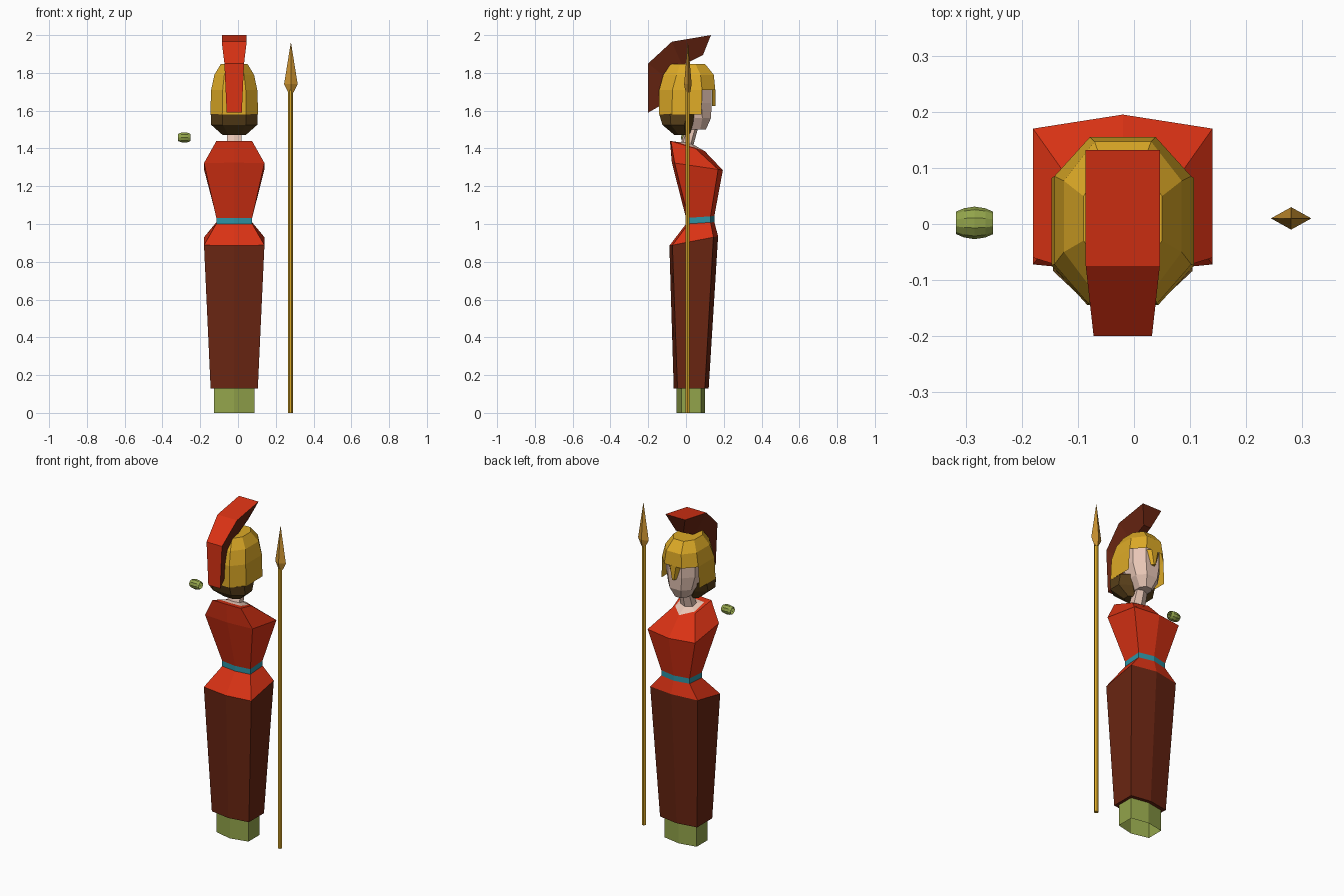
import bpy, bmesh, math

if "Cube" in bpy.data.objects:
    bpy.data.objects.remove(bpy.data.objects["Cube"])

CX = -0.02  # centre line of the figure


def material(name, rgb):
    m = bpy.data.materials.new(name)
    m.diffuse_color = (*rgb, 1)
    m.use_nodes = True
    m.node_tree.nodes["Principled BSDF"].inputs["Base Color"].default_value = m.diffuse_color
    return m


RED = material("red", (0.70, 0.032, 0.007))
MAROON = material("maroon", (0.145, 0.019, 0.006))
GOLD = material("gold", (0.72, 0.40, 0.02))
BRONZE = material("bronze", (0.60, 0.29, 0.03))
TEAL = material("teal", (0.026, 0.29, 0.37))
OLIVE = material("olive", (0.29, 0.37, 0.07))
SKIN = material("skin", (0.80, 0.56, 0.46))
BROWN = material("brown", (0.10, 0.050, 0.010))


def finish(name, bm, *mats):
    bmesh.ops.recalc_face_normals(bm, faces=bm.faces)
    me = bpy.data.meshes.new(name)
    bm.to_mesh(me)
    bm.free()
    for m in mats:
        me.materials.append(m)
    ob = bpy.data.objects.new(name, me)
    bpy.context.collection.objects.link(ob)
    return ob


def loft(name, rings, mat, bottom=False, top=False, keep=lambda level, side: True):
    """Join equal-length rings of points into a skin; caps are optional."""
    bm = bmesh.new()
    vs = [[bm.verts.new(p) for p in r] for r in rings]
    n = len(vs[0])
    for k in range(len(vs) - 1):
        for i in range(n):
            if keep(k, i):
                j = (i + 1) % n
                bm.faces.new((vs[k][i], vs[k][j], vs[k + 1][j], vs[k + 1][i]))
    if bottom:
        bm.faces.new(vs[0][::-1])
    if top:
        bm.faces.new(vs[-1])
    return finish(name, bm, mat)


def hexa(hw, yb, yb2, yf2, yf, zb, zf, hwf=None):
    """Six-sided dress section, tilted from zb at the back to zf at the front."""
    hwf = hwf or hw
    pts = [(0, yb), (hw, yb2), (hwf, yf2), (0, yf), (-hwf, yf2), (-hw, yb2)]
    return [(CX + x, y, zb + (zf - zb) * (y - yb) / (yf - yb)) for x, y in pts]


def octa(hw, yb, yf, z, front=0.48):
    """Eight-sided head section."""
    c = min(0.07, 0.28 * (yf - yb))
    half = [(hw * 0.5, yb), (hw, yb + c), (hw, yf - c), (hw * front, yf)]
    return [(CX + x, y, z) for x, y in half] + [(CX - x, y, z) for x, y in half[::-1]]


def round_ring(cx, cy, z, rx, ry, n):
    return [(cx + rx * math.cos(2 * math.pi * i / n),
             cy + ry * math.sin(2 * math.pi * i / n), z) for i in range(n)]


# Dress: shared section rings from the floor to the neckline
foot = [hexa(0.108, -0.05, -0.025, 0.08, 0.10, z, z) for z in (0, 0.13)]
hem = hexa(0.125, -0.065, -0.045, 0.10, 0.12, 0.13, 0.13)
hips = hexa(0.16, -0.088, -0.072, 0.145, 0.17, 0.885, 0.935)
waist_low = hexa(0.095, 0.0, 0.012, 0.13, 0.15, 1.00, 1.01)
waist_top = hexa(0.095, 0.0, 0.012, 0.13, 0.15, 1.032, 1.042)
bust = hexa(0.16, -0.075, -0.06, 0.17, 0.195, 1.325, 1.285)
shoulder = hexa(0.095, -0.085, -0.08, 0.05, 0.10, 1.44, 1.385, 0.075)
collar = hexa(0.07, -0.05, -0.045, 0.04, 0.095, 1.435, 1.388, 0.065)

loft("underskirt", foot, OLIVE)
loft("skirt", [foot[1], hem, hips], MAROON)
loft("tunic_flare", [hips, waist_low], RED)
loft("belt", [waist_low, waist_top], TEAL)
loft("tunic_bodice", [waist_top, bust, shoulder, collar], RED)

# Bare chest and neck
neck_base = hexa(0.04, -0.025, -0.015, 0.025, 0.04, 1.435, 1.42)
neck_top = hexa(0.033, 0.01, 0.02, 0.06, 0.075, 1.55, 1.55)
loft("chest_and_neck", [collar, neck_base, neck_top], SKIN)

# Head, hair and open-faced helmet
loft("face", [octa(0.04, 0.0, 0.105, 1.50), octa(0.078, -0.03, 0.132, 1.56),
              octa(0.097, -0.06, 0.136, 1.64), octa(0.097, -0.06, 0.136, 1.76)],
     SKIN, bottom=True, top=True)
loft("hair", [octa(0.06, -0.06, 0.02, 1.47), octa(0.122, -0.125, 0.035, 1.525),
              octa(0.124, -0.142, 0.065, 1.582)], BROWN, bottom=True, top=True)
loft("helmet", [octa(0.127, -0.144, 0.152, 1.58), octa(0.122, -0.142, 0.155, 1.71),
                octa(0.105, -0.12, 0.147, 1.79), octa(0.07, -0.08, 0.10, 1.848)],
     GOLD, top=True, keep=lambda level, side: level > 0 or side not in (2, 3, 4))

# Nose guard: tapered plate hanging from the brow
loft("nose_guard", [[(CX + s * w, y, z) for s, y in
                     ((-1, 0.137), (1, 0.137), (0.5, 0.155), (-0.5, 0.155))]
                    for w, z in ((0.012, 1.625), (0.042, 1.712))],
     GOLD, bottom=True, top=True)

# Crest: red outer band, maroon sides, narrowing towards the helmet
outer = [(0.132, 2.0, 0.066), (-0.075, 1.965, 0.066), (-0.2, 1.85, 0.052), (-0.2, 1.59, 0.04)]
inner = [(0.09, 1.895, 0.025), (-0.02, 1.84, 0.025), (-0.10, 1.77, 0.025), (-0.13, 1.63, 0.025)]
sections = [[(CX - wo, yo, zo), (CX + wo, yo, zo), (CX + wi, yi, zi), (CX - wi, yi, zi)]
            for (yo, zo, wo), (yi, zi, wi) in zip(outer, inner)]
crest = loft("crest", sections, MAROON, bottom=True, top=True)
crest.data.materials.append(RED)
for i in range(0, 12, 4):  # first side of each level is the outer band
    crest.data.polygons[i].material_index = 1

# Spear
loft("spear_shaft", [round_ring(0.278, 0.008, z, 0.013, 0.013, 6) for z in (0, 1.71)],
     GOLD, bottom=True, top=True)
loft("spear_head", [round_ring(0.28, 0.01, z, rx, ry, 4) for z, rx, ry in
                    ((1.695, 0.013, 0.012), (1.74, 0.036, 0.02), (1.958, 0.001, 0.001))],
     BRONZE, bottom=True, top=True)

# Floating bangle: open rounded tube along x
loft("bangle", [[(x, y, z) for y, z, x in round_ring(0.002, 1.458, x, r, r, 10)]
                for x, r in ((-0.317, 0.020), (-0.303, 0.026), (-0.284, 0.029),
                             (-0.265, 0.026), (-0.251, 0.020))], OLIVE)
